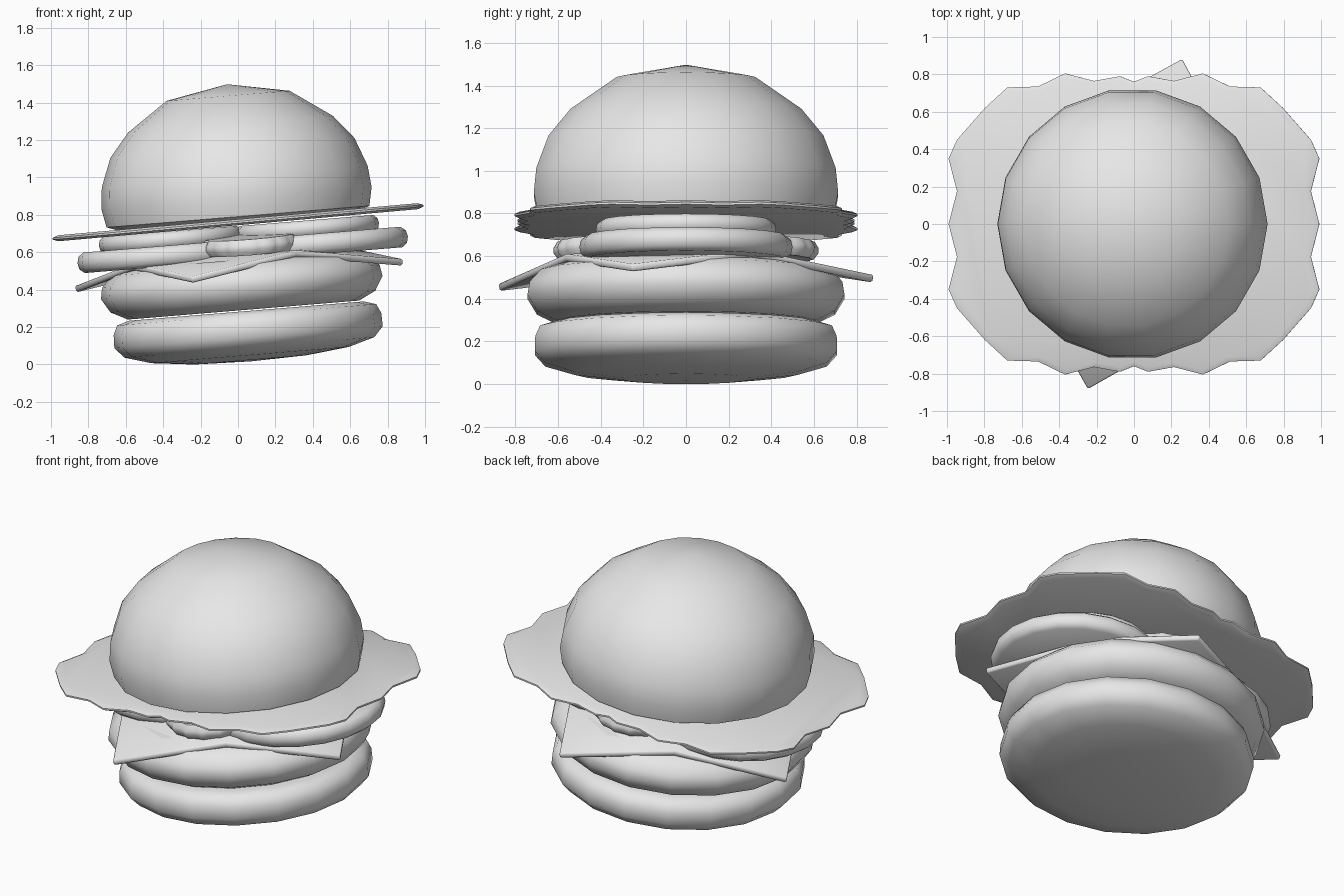
import bpy, bmesh, math
from mathutils import Vector

if "Cube" in bpy.data.objects:
    bpy.data.objects.remove(bpy.data.objects["Cube"])

TILT = math.radians(-4.7)      # the whole stack leans towards -x

grey = bpy.data.materials.new("plain_grey")
grey.use_nodes = True
colour = (0.8, 0.8, 0.8, 1)
grey.diffuse_color = colour
grey.node_tree.nodes["Principled BSDF"].inputs["Base Color"].default_value = colour


def finish(name, bm, location, angle=50, tilt=TILT, roll=0):
    bmesh.ops.recalc_face_normals(bm, faces=bm.faces)
    mesh = bpy.data.meshes.new(name)
    bm.to_mesh(mesh)
    bm.free()
    mesh.materials.append(grey)
    obj = bpy.data.objects.new(name, mesh)
    bpy.context.collection.objects.link(obj)
    obj.location = location
    obj.rotation_euler = (roll, tilt, 0)
    bpy.ops.object.select_all(action='DESELECT')
    bpy.context.view_layer.objects.active = obj
    obj.select_set(True)
    bpy.ops.object.shade_smooth_by_angle(angle=math.radians(angle))
    return obj


def lathe(name, profile, location, sides=18, stretch=1.0, roll=0):
    """Turn a (radius, height) profile, listed bottom to top, around z."""
    bm = bmesh.new()
    rings = []
    for r, h in profile:
        if r == 0:
            rings.append([bm.verts.new((0, 0, h))] * sides)
        else:
            turn = [2 * math.pi * i / sides for i in range(sides)]
            rings.append([bm.verts.new((r * math.cos(a), r * stretch * math.sin(a), h)) for a in turn])
    for low, high in zip(rings, rings[1:]):
        for i in range(sides):
            j = (i + 1) % sides
            corners = dict.fromkeys((low[i], low[j], high[j], high[i]))
            bm.faces.new(list(corners))
    return finish(name, bm, location, roll=roll)


def slab(name, outline, thickness, location, rim, **kw):
    """Flat plate from an outline, with a rounded rim."""
    bm = bmesh.new()
    levels = [(1 - rim, -0.5), (1, -0.15), (1, 0.15), (1 - rim, 0.5)]
    rings = [[bm.verts.new((x * s, y * s, thickness * h)) for x, y in outline] for s, h in levels]
    n = len(outline)
    for low, high in zip(rings, rings[1:]):
        for i in range(n):
            bm.faces.new((low[i], low[(i + 1) % n], high[(i + 1) % n], high[i]))
    bm.faces.new(rings[0][::-1])
    bm.faces.new(rings[-1])
    return finish(name, bm, location, **kw)


# Bottom bun and patty
lathe("bottom_bun", [(0, -0.27), (0.3, -0.262), (0.53, -0.236), (0.67, -0.195), (0.72, -0.14),
                     (0.718, -0.07), (0.695, -0.02), (0.63, 0), (0, 0)], (0.045, 0, 0.285))
lathe("patty", [(0, -0.12), (0.62, -0.12), (0.71, -0.075), (0.755, 0), (0.745, 0.06),
                (0.69, 0.12), (0.6, 0.15), (0, 0.15)], (0.02, 0, 0.41))

# Cheese slice: flat diamond in the middle, four corners folded down
bm = bmesh.new()
corners, mids = [], []
for k in range(4):
    a = math.radians(-16 + 90 * k)
    corners.append(bm.verts.new((0.912 * math.cos(a), 0.912 * math.sin(a), -0.095)))
    a += math.pi / 4
    mids.append(bm.verts.new((0.645 * math.cos(a), 0.645 * math.sin(a), 0)))
bm.faces.new(mids)
for k in range(4):
    bm.faces.new((mids[k - 1], corners[k], mids[k]))
cheese = finish("cheese", bm, (0, 0, 0.55))
solid = cheese.modifiers.new("thickness", 'SOLIDIFY')
solid.thickness = 0.035
solid.offset = 1
bevel = cheese.modifiers.new("soft_edge", 'BEVEL')
bevel.width = 0.008
bevel.limit_method = 'ANGLE'
bevel.angle_limit = math.radians(50)

# Tomato slices: a lower and an upper pair
for side, lower_x, upper_x in (("left", 0.41, 0.37), ("right", -0.36, -0.36)):
    for level, x, z, r, t in (("lower", lower_x, 0.61, 0.5, 0.055), ("upper", upper_x, 0.695, 0.385, 0.045)):
        rim = [(0, -t), (r * 0.93, -t), (r * 0.985, -t * 0.6), (r, 0),
               (r * 0.985, t * 0.6), (r * 0.93, t), (0, t)]
        lathe(f"{level}_tomato_{side}", rim, (x, 0, z + 0.08 * x), 20,
              1.0 if level == "lower" else 1.1)

# Crinkled pickle slices at front and back
for where, y in (("front", -0.36), ("back", 0.36)):
    ring = []
    for i in range(48):
        a = 2 * math.pi * i / 48
        r = 0.255 + 0.007 * math.cos(a * 16)
        ring.append((r * math.cos(a), r * math.sin(a)))
    slab(f"pickle_{where}", ring, 0.085, (0.07, y, 0.64), 0.08,
         roll=math.copysign(0.06, -y))

# Lettuce: scalloped quarter outline mirrored to all sides
quarter = [(0.995, 0), (0.95, 0.175), (0.995, 0.35), (0.95, 0.45), (0.8, 0.62), (0.68, 0.73),
           (0.515, 0.735), (0.37, 0.805), (0.215, 0.765), (0.075, 0.79), (0, 0.76)]
half = quarter + [(-x, y) for x, y in quarter[-2::-1]]
slab("lettuce", half + [(x, -y) for x, y in half[-2:0:-1]], 0.032, (0, 0, 0.76), 0.03,
     tilt=math.radians(-5.1))

# Top bun
lathe("top_bun", [(0, -0.02), (0.65, -0.02), (0.705, 0), (0.725, 0.1), (0.713, 0.215),
                  (0.655, 0.368), (0.55, 0.495), (0.33, 0.648), (0, 0.71)], (0, 0, 0.79))
